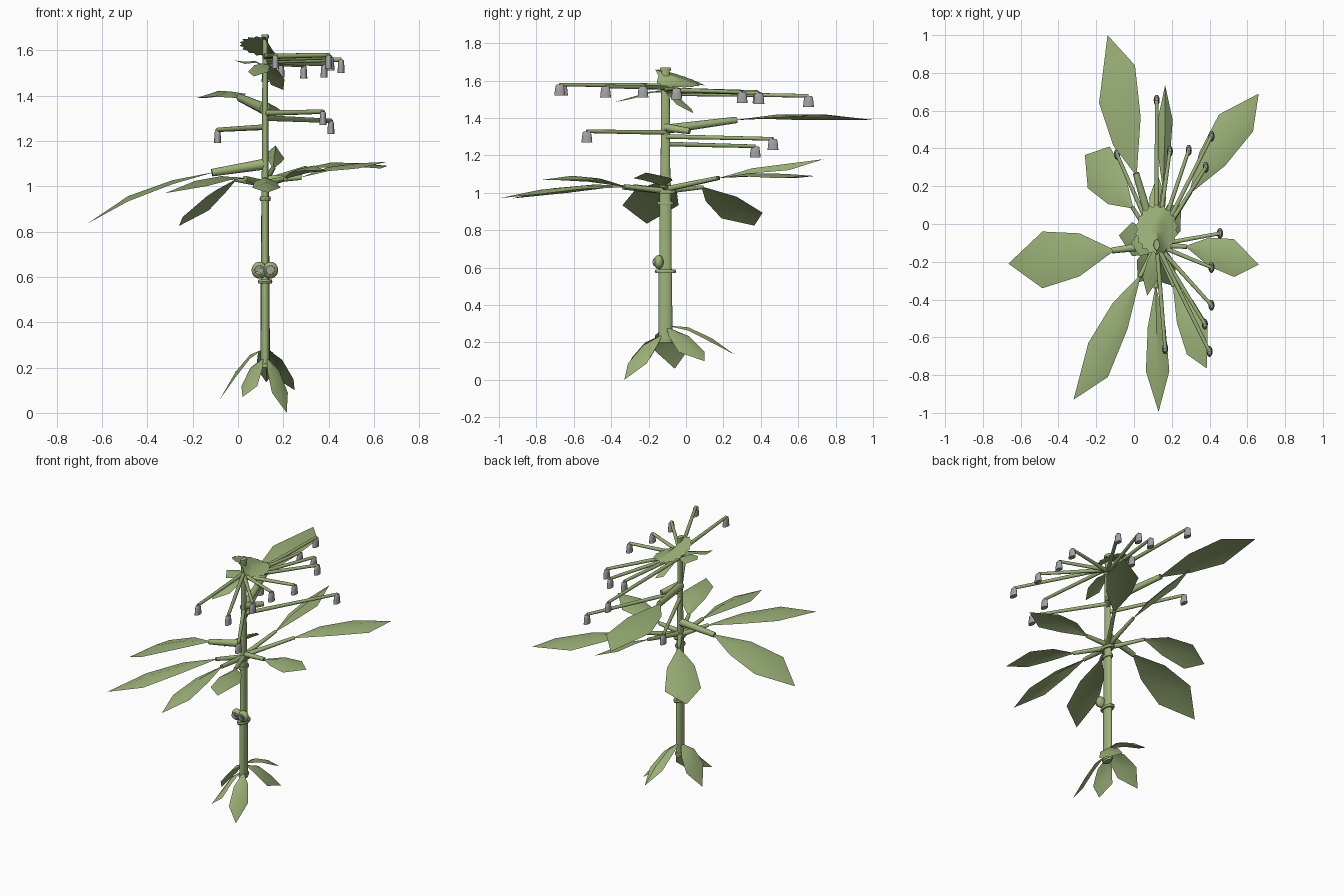
import bpy, bmesh, math
from mathutils import Vector

SX, SY = 0.12, -0.11      # stem axis
SQ = 0.55                 # round parts are narrower across x


def material(name, col):
    m = bpy.data.materials.new(name)
    m.diffuse_color = (*col, 1)
    return m


GREEN = material("leaf_green", (0.335, 0.445, 0.19))
GREY = material("cup_grey", (0.37, 0.355, 0.37))


def finish(bm, name, mat, smooth=True):
    bmesh.ops.recalc_face_normals(bm, faces=bm.faces)
    me = bpy.data.meshes.new(name)
    bm.to_mesh(me)
    bm.free()
    me.materials.append(mat)
    ob = bpy.data.objects.new(name, me)
    bpy.context.collection.objects.link(ob)
    bpy.ops.object.select_all(action='DESELECT')
    ob.select_set(True)
    bpy.context.view_layer.objects.active = ob
    if smooth:
        bpy.ops.object.shade_smooth_by_angle(angle=math.radians(40))
    return ob


def lathe(name, x, y, profile, mat, n=16):
    """Closed upright turned shape from (radius, z) pairs, narrowed across x."""
    bm = bmesh.new()
    rings = [[bm.verts.new((x + SQ * r * math.cos(2 * math.pi * i / n),
                            y + r * math.sin(2 * math.pi * i / n), z))
              for i in range(n)] for r, z in profile]
    for a, b in zip(rings, rings[1:]):
        for i in range(n):
            j = (i + 1) % n
            bm.faces.new((a[i], a[j], b[j], b[i]))
    bm.faces.new(rings[0])
    bm.faces.new(rings[-1])
    return finish(bm, name, mat)


def rod(name, a, b, r1, r2, mat=GREEN, n=14):
    """Tapered rod from a to b."""
    a, b = Vector(a), Vector(b)
    bm = bmesh.new()
    bmesh.ops.create_cone(bm, cap_ends=True, segments=n, radius1=r1, radius2=r2,
                          depth=(b - a).length)
    q = (b - a).to_track_quat('Z', 'Y')
    for v in bm.verts:
        v.co = q @ v.co + (a + b) / 2
    return finish(bm, name, mat)


def leaf(name, base, belly, tip, w, lift=0.012, ridge=0.023):
    """Blade with a narrow base, widest at the belly, pointed tip, raised midrib."""
    base, belly, tip, w = map(Vector, (base, belly, tip, w))
    mid = base.lerp(belly, 0.47) + Vector((0, 0, lift))
    bm = bmesh.new()
    rows = [[bm.verts.new(c + w * k * s + Vector((0, 0, ridge * k * (0.5 - abs(s)))))
             for s in (-1, 0, 1)]
            for c, k in ((base, 0.06), (mid, 0.76), (belly, 1.0))]
    for a, b in zip(rows, rows[1:]):
        for i in (0, 1):
            bm.faces.new((a[i], a[i + 1], b[i + 1], b[i]))
    t = bm.verts.new(tip)
    for i in (0, 1):
        bm.faces.new((rows[-1][i], rows[-1][i + 1], t))
    return finish(bm, name, GREEN)


# Stem and joint rings
lathe("stem", SX, SY, [(0.037, 0.20), (0.036, 0.58), (0.033, 0.60), (0.031, 1.0),
                       (0.026, 1.1), (0.022, 1.66)], GREEN)
for z, r in ((0.22, 0.045), (0.58, 0.058), (0.945, 0.045), (1.005, 0.057), (1.66, 0.03)):
    lathe("joint_ring", SX, SY, [(r * 0.92, z - 0.009), (r, z), (r * 0.92, z + 0.009)], GREEN)

# Main leaves: stalk height at stem, stalk radius, base, belly, tip, half width
LEAVES = [
    (1.34, 0.023, (0.01, 0.27, 1.39), (-0.09, 0.74, 1.408), (-0.14, 1.0, 1.39), (0.095, 0.1, 0.008)),
    (1.02, 0.014, (0.30, 0.17, 1.08), (0.54, 0.535, 1.09), (0.66, 0.69, 1.09), (-0.09, 0.045, 0)),
    (1.02, 0.014, (0.155, 0.18, 1.08), (0.165, 0.55, 1.145), (0.165, 0.735, 1.18), (0.04, 0, -0.012)),
    (1.03, 0.016, (0.28, -0.12, 1.04), (0.53, -0.18, 1.09), (0.66, -0.215, 1.108), (0, 0.1, 0)),
    (1.01, 0.015, (0.21, -0.33, 1.035), (0.335, -0.61, 1.08), (0.385, -0.765, 1.07), (0.055, 0.08, 0)),
    (1.01, 0.016, (0.115, -0.34, 1.03), (0.125, -0.78, 1.005), (0.13, -0.995, 0.972), (0.062, 0, 0)),
    (1.01, 0.015, (0.03, -0.28, 1.035), (-0.19, -0.72, 1.012), (-0.32, -0.93, 0.97), (-0.052, 0.09, 0)),
    (1.098, 0.022, (-0.115, -0.14, 1.06), (-0.485, -0.19, 0.945), (-0.665, -0.21, 0.835), (0, 0.15, 0)),
    (1.01, 0.014, (-0.01, 0.09, 1.03), (-0.187, 0.30, 0.89), (-0.26, 0.365, 0.825), (0.058, 0.11, 0.015)),
]
for z, r, base, belly, tip, w in LEAVES:
    rod("leaf_stalk", (SX, SY, z), base, r * 1.1, r * 0.75)
    leaf("main_leaf", base, belly, tip, w)
rod("side_stub", (SX, SY, 1.35), (0.17, 0.02, 1.33), 0.022, 0.016)

# Drooping leaves around the foot
for base, belly, tip, w in [
    ((0.11, -0.11, 0.28), (-0.01, -0.08, 0.17), (-0.08, -0.06, 0.06), (0, 0.09, 0)),
    ((0.13, -0.13, 0.24), (0.185, -0.26, 0.10), (0.215, -0.33, 0.0), (0.035, 0.05, 0)),
    ((0.11, -0.13, 0.24), (0.05, -0.24, 0.13), (0.02, -0.31, 0.07), (0.035, -0.05, 0)),
    ((0.13, -0.10, 0.28), (0.21, 0.03, 0.16), (0.25, 0.10, 0.10), (-0.035, 0.07, 0)),
    ((0.12, -0.10, 0.29), (0.125, 0.14, 0.21), (0.125, 0.26, 0.135), (0.045, 0, 0)),
]:
    leaf("foot_leaf", base, belly, tip, w, 0.02)

# Small leaves under the crown
for base, belly, tip, w in [
    ((SX, SY, 1.54), (0.175, -0.01, 1.465), (0.20, 0.04, 1.425), (0.03, -0.04, 0.012)),
    ((SX, SY, 1.53), (0.03, -0.10, 1.545), (-0.015, -0.10, 1.555), (0, 0.07, 0)),
    ((SX, SY, 1.54), (0.09, -0.28, 1.51), (0.07, -0.38, 1.485), (0.045, 0, 0)),
]:
    leaf("crown_leaf", base, belly, tip, w, ridge=0.01)

# Serrated crown blade, tilted to the back and folded down on the right
bm = bmesh.new()


def crown_point(rad, ang):
    u, v = rad * 0.115 * math.cos(ang), rad * 0.135 * math.sin(ang)
    t = min(max(u / 0.045, 0), 1)
    z = 1.615 - 0.33 * v * (1 - t) - 0.035 * t - 0.12 * min(u, 0) - 0.25 * max(u - 0.045, 0)
    return bm.verts.new((SX + u, -0.03 + v, z))


N = 36
centre = crown_point(0, 0)
loops = [[crown_point(k if k < 0.8 else (1.0 if i % 2 else 0.88), 2 * math.pi * i / N)
          for i in range(N)] for k in (0.3, 0.6, 0.9)]
for i in range(N):
    j = (i + 1) % N
    bm.faces.new((centre, loops[0][i], loops[0][j]))
    for a, b in zip(loops, loops[1:]):
        bm.faces.new((a[i], b[i], b[j], a[j]))
finish(bm, "crown_blade", GREEN)

# Thin arms, each with a hanging cup: cup x, y, middle z
for x, y, z in [
    (0.12, 0.655, 1.49), (0.41, 0.465, 1.26), (0.38, 0.30, 1.51), (0.29, 0.39, 1.505),
    (0.19, 0.385, 1.51), (-0.09, 0.37, 1.22), (0.455, -0.05, 1.53), (0.41, -0.23, 1.54),
    (0.41, -0.43, 1.54), (0.375, -0.53, 1.30), (0.40, -0.675, 1.55), (0.165, -0.66, 1.55),
]:
    top = z + 0.029
    rod("cup_arm", (SX, SY, top + (0.012 if y > 0 else -0.006)), (x, y, top), 0.0125, 0.0095)
    lathe("hanging_cup", x, y, [(0.029, z - 0.03), (0.026, z), (0.022, z + 0.024),
                                (0.016, z + 0.029)], GREY, 16)

# Twin buds on the front of the stem with ringed faces
for x in (0.094, 0.143):
    bm = bmesh.new()
    bmesh.ops.create_uvsphere(bm, u_segments=20, v_segments=14, radius=1)
    for v in bm.verts:
        v.co = Vector((x + v.co.x * 0.034, -0.146 + v.co.y * 0.026, 0.63 + v.co.z * 0.037))
    finish(bm, "bud", GREEN)
    for r, y, mat in ((0.021, -0.175, GREY), (0.013, -0.1775, GREEN), (0.009, -0.180, GREY)):
        rod("bud_face", (x, y + 0.012, 0.63), (x, y, 0.63), r, r * 0.95, mat, 18)
